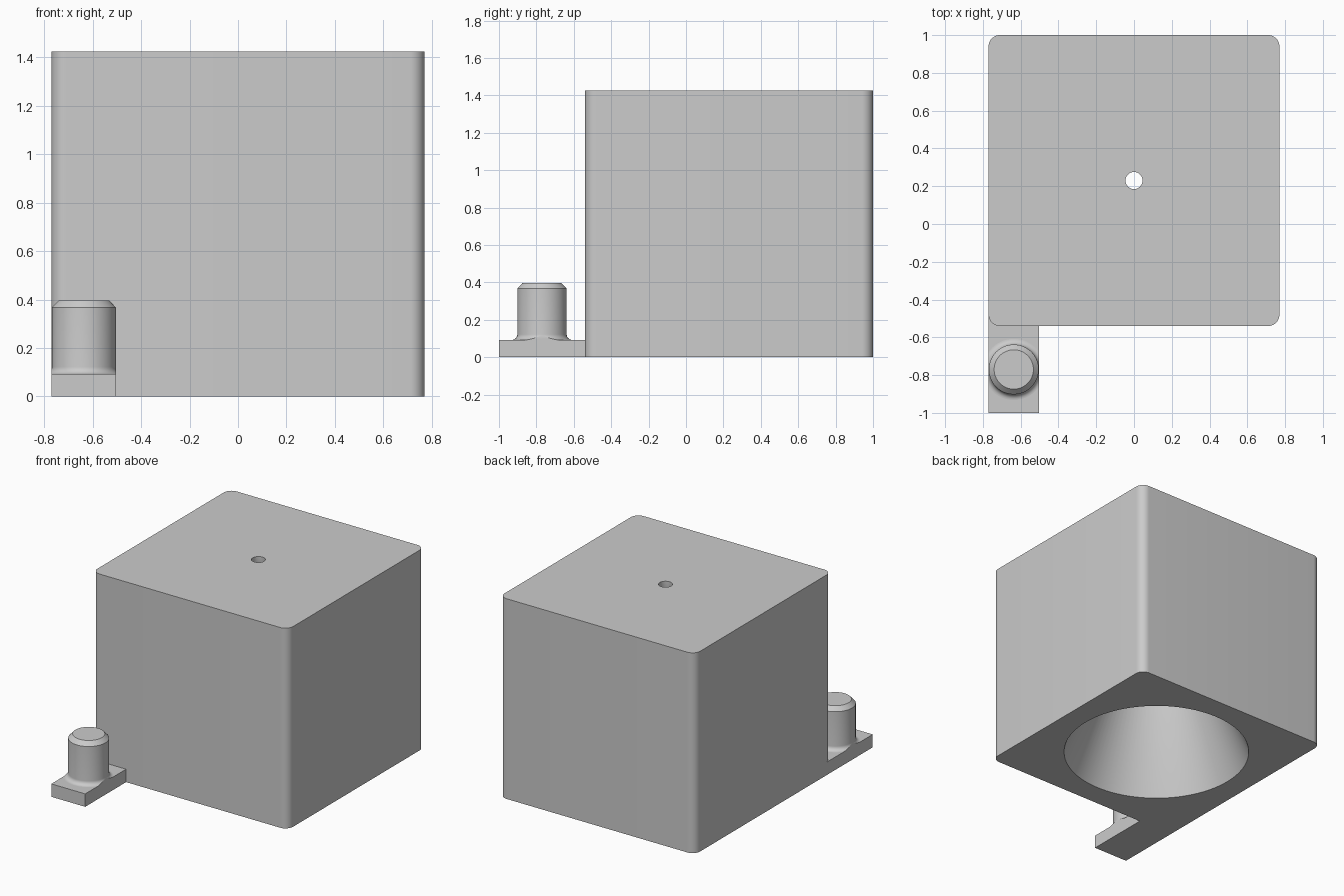
import bpy, bmesh, math
from math import sin, cos, pi

old = bpy.data.objects.get("Cube")
if old:
    bpy.data.objects.remove(old, do_unlink=True)

grey = bpy.data.materials.new("plain grey")
grey.use_nodes = True
COLOUR = (0.6, 0.6, 0.6, 1)
grey.diffuse_color = COLOUR
grey.node_tree.nodes["Principled BSDF"].inputs["Base Color"].default_value = COLOUR


def make_object(name, bm):
    bmesh.ops.recalc_face_normals(bm, faces=bm.faces)
    mesh = bpy.data.meshes.new(name)
    bm.to_mesh(mesh)
    bm.free()
    mesh.materials.append(grey)
    obj = bpy.data.objects.new(name, mesh)
    bpy.context.collection.objects.link(obj)
    return obj


def prism(name, outline, z0, z1):
    bm = bmesh.new()
    face = bm.faces.new([bm.verts.new((x, y, z0)) for x, y in outline])
    top = bmesh.ops.extrude_face_region(bm, geom=[face])["geom"]
    verts = [v for v in top if isinstance(v, bmesh.types.BMVert)]
    bmesh.ops.translate(bm, verts=verts, vec=(0, 0, z1 - z0))
    return make_object(name, bm)


def lathe(name, profile, cx, cy, steps=96):
    bm = bmesh.new()
    rings = [[bm.verts.new((cx + r * cos(2 * pi * i / steps), cy + r * sin(2 * pi * i / steps), z))
              for i in range(steps)] for r, z in profile]
    for a, b in zip(rings, rings[1:]):
        for i in range(steps):
            j = (i + 1) % steps
            bm.faces.new((a[i], a[j], b[j], b[i]))
    bm.faces.new(rings[0])
    bm.faces.new(rings[-1])
    return make_object(name, bm)


def boolean(obj, cutter, operation):
    mod = obj.modifiers.new("cut", "BOOLEAN")
    mod.operation, mod.solver, mod.object = operation, "EXACT", cutter
    bpy.context.view_layer.objects.active = obj
    bpy.ops.object.modifier_apply(modifier=mod.name)
    bpy.data.objects.remove(cutter, do_unlink=True)


def arc(cx, cy, r, start, end, n=10):
    return [(cx + r * cos(start + (end - start) * i / n),
             cy + r * sin(start + (end - start) * i / n)) for i in range(n + 1)]


HALF, FRONT, BACK, HEIGHT, ROUND = 0.77, -0.54, 1.0, 1.425, 0.06
MID_Y = (FRONT + BACK) / 2

# Block with rounded upright edges
outline = []
for k, (sx, cy) in enumerate([(1, BACK - ROUND), (-1, BACK - ROUND),
                              (-1, FRONT + ROUND), (1, FRONT + ROUND)]):
    outline += arc(sx * (HALF - ROUND), cy, ROUND, k * pi / 2, (k + 1) * pi / 2)
block = prism("block", outline, 0, HEIGHT)

# Conical hollow, open below, ending in a small hole in the top
HOLE, MOUTH = 0.045, 0.61
slope = (MOUTH - HOLE) / 1.35
funnel = lathe("funnel_cutter", [(MOUTH + 0.1 * slope, -0.1), (HOLE, 1.35), (HOLE, HEIGHT + 0.1)], 0, MID_Y)
boolean(block, funnel, "DIFFERENCE")

# Foot tab meeting the rounded corner of the block
TAB_IN, TAB_Z = -0.503, 0.092
tab = prism("foot_tab", [(-HALF, -1), (TAB_IN, -1), (TAB_IN, FRONT)]
            + arc(-HALF + ROUND, FRONT + ROUND, ROUND, 1.5 * pi, pi), 0, TAB_Z)

# Peg with a flared foot and a chamfered tip, trimmed to the tab width
PEG_R, FLARE = 0.132, 0.03
peg_x, peg_y = (TAB_IN - HALF) / 2, -0.77
foot = arc(PEG_R + FLARE, TAB_Z + FLARE, FLARE, 1.5 * pi, pi, 8)
peg = lathe("peg", foot + [(PEG_R, 0.367), (0.104, 0.397)], peg_x, peg_y)
trim = prism("peg_trim", [(-HALF, -1), (TAB_IN, -1), (TAB_IN, FRONT), (-HALF, FRONT)], 0, 1)
boolean(peg, trim, "INTERSECT")

# Smooth the curved walls, keep the creases sharp
bpy.ops.object.select_all(action="DESELECT")
for obj in (block, tab, peg):
    obj.select_set(True)
bpy.context.view_layer.objects.active = block
bpy.ops.object.shade_smooth_by_angle(angle=math.radians(30))
